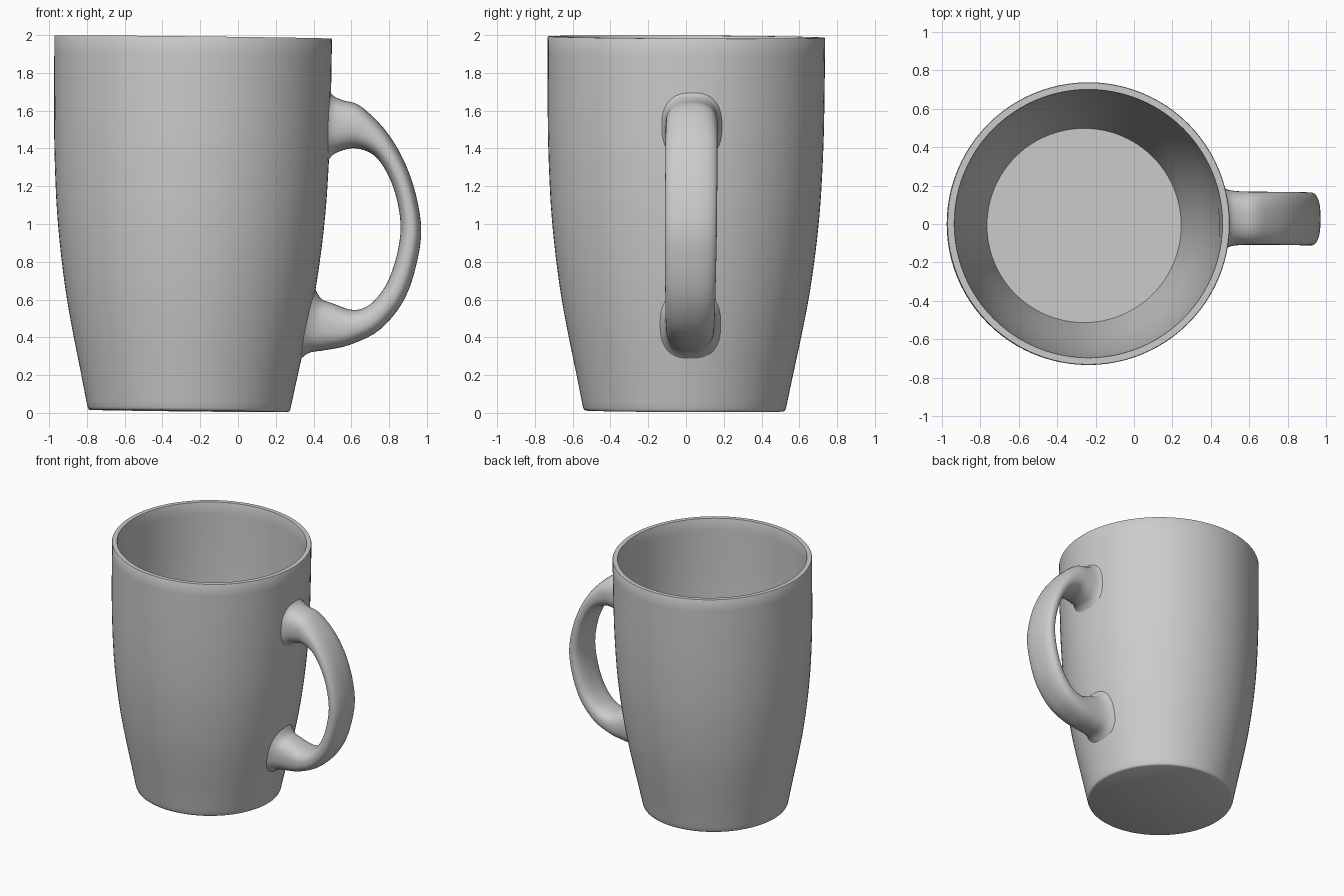
import bpy, bmesh, math
from mathutils import Matrix, Vector

if "Cube" in bpy.data.objects:
    bpy.data.objects.remove(bpy.data.objects["Cube"])


def smooth_path(points, steps):
    """Catmull-Rom interpolation through tuples of any length."""
    pts = [points[0]] + points + [points[-1]]
    out = []
    for i in range(1, len(pts) - 2):
        for s in range(steps):
            t = s / steps
            out.append(tuple(
                0.5 * (2*b + (c - a)*t + (2*a - 5*b + 4*c - d)*t*t
                       + (3*b - a - 3*c + d)*t**3)
                for a, b, c, d in zip(*pts[i - 1:i + 3])))
    return out + [points[-1]]


def loft(name, rings):
    """Skin closed rings of points and cap both ends."""
    bm = bmesh.new()
    loops = [[bm.verts.new(p) for p in ring] for ring in rings]
    for a, b in zip(loops, loops[1:]):
        n = len(a)
        for i in range(n):
            j = (i + 1) % n
            bm.faces.new((a[i], a[j], b[j], b[i]))
    bm.faces.new(loops[0])
    bm.faces.new(loops[-1])
    bmesh.ops.recalc_face_normals(bm, faces=bm.faces)
    mesh = bpy.data.meshes.new(name)
    bm.to_mesh(mesh)
    bm.free()
    obj = bpy.data.objects.new(name, mesh)
    bpy.context.collection.objects.link(obj)
    bpy.ops.object.select_all(action='DESELECT')
    obj.select_set(True)
    bpy.context.view_layer.objects.active = obj
    bpy.ops.object.shade_smooth_by_angle(angle=math.radians(40))
    return obj


def circle(r, z, n=96):
    return [(r * math.cos(k * math.tau / n), r * math.sin(k * math.tau / n), z)
            for k in range(n)]


# Cup body: outer wall, rim, inner wall and floor as one lathed shell
wall = smooth_path([(0.537, 0.015), (0.575, 0.2), (0.617, 0.4), (0.655, 0.6),
                    (0.684, 0.8), (0.706, 1.0), (0.72, 1.2), (0.731, 1.5),
                    (0.735, 1.975)], 4)
outer = [(0.524, 0.0), (0.532, 0.004)] + wall + [(0.732, 1.98)]
inner = [(0.698, 1.98)] + [(r - 0.039, z) for r, z in reversed(wall) if z > 0.07]
inner.append((0.505, 0.05))
cup = loft("cup_body", [circle(r, z) for r, z in outer + inner])
# The cup leans very slightly
cup.matrix_world = (Matrix.Translation((-0.26, -0.008, 0.01))
                    @ Matrix.Rotation(0.0115, 4, 'Y')
                    @ Matrix.Rotation(-0.005, 4, 'X'))

# Handle stations: outer x, z, inner x, z, half width, wrap around the wall
stations = [
    (0.468, 1.73, 0.455, 1.29, 0.18, 1),
    (0.505, 1.68, 0.492, 1.355, 0.15, 0.6),
    (0.555, 1.655, 0.54, 1.385, 0.14, 0),
    (0.655, 1.62, 0.63, 1.40, 0.138, 0),
    (0.80, 1.47, 0.735, 1.35, 0.138, 0),
    (0.91, 1.26, 0.82, 1.20, 0.138, 0),
    (0.968, 1.01, 0.86, 1.01, 0.138, 0),
    (0.95, 0.81, 0.842, 0.84, 0.136, 0),
    (0.88, 0.60, 0.785, 0.68, 0.133, 0),
    (0.75, 0.44, 0.70, 0.575, 0.13, 0),
    (0.59, 0.36, 0.61, 0.545, 0.128, 0),
    (0.46, 0.332, 0.50, 0.58, 0.128, 0.2),
    (0.375, 0.317, 0.438, 0.607, 0.14, 0.6),
    (0.317, 0.27, 0.398, 0.68, 0.17, 1),
]


def handle_ring(station, n=40):
    ox, oz, ix, iz, half, wrap = station
    a, b = Vector((ox, 0, oz)), Vector((ix, 0, iz))
    mid, rad = (a + b) / 2, (a - b) / 2
    ring = []
    for k in range(n):
        t = k * math.tau / n
        c, s = math.cos(t), math.sin(t)
        # Rounded oval section
        u = math.copysign(abs(c) ** 0.8, c)
        v = math.copysign(abs(s) ** 0.8, s) * half
        y = 0.022 + 0.008 * mid.z + v - 0.004
        p = mid + rad * u
        ring.append((p.x - wrap * y * y / 1.4, y, p.z))
    return ring


loft("handle", [handle_ring(s) for s in smooth_path(stations, 5)])
